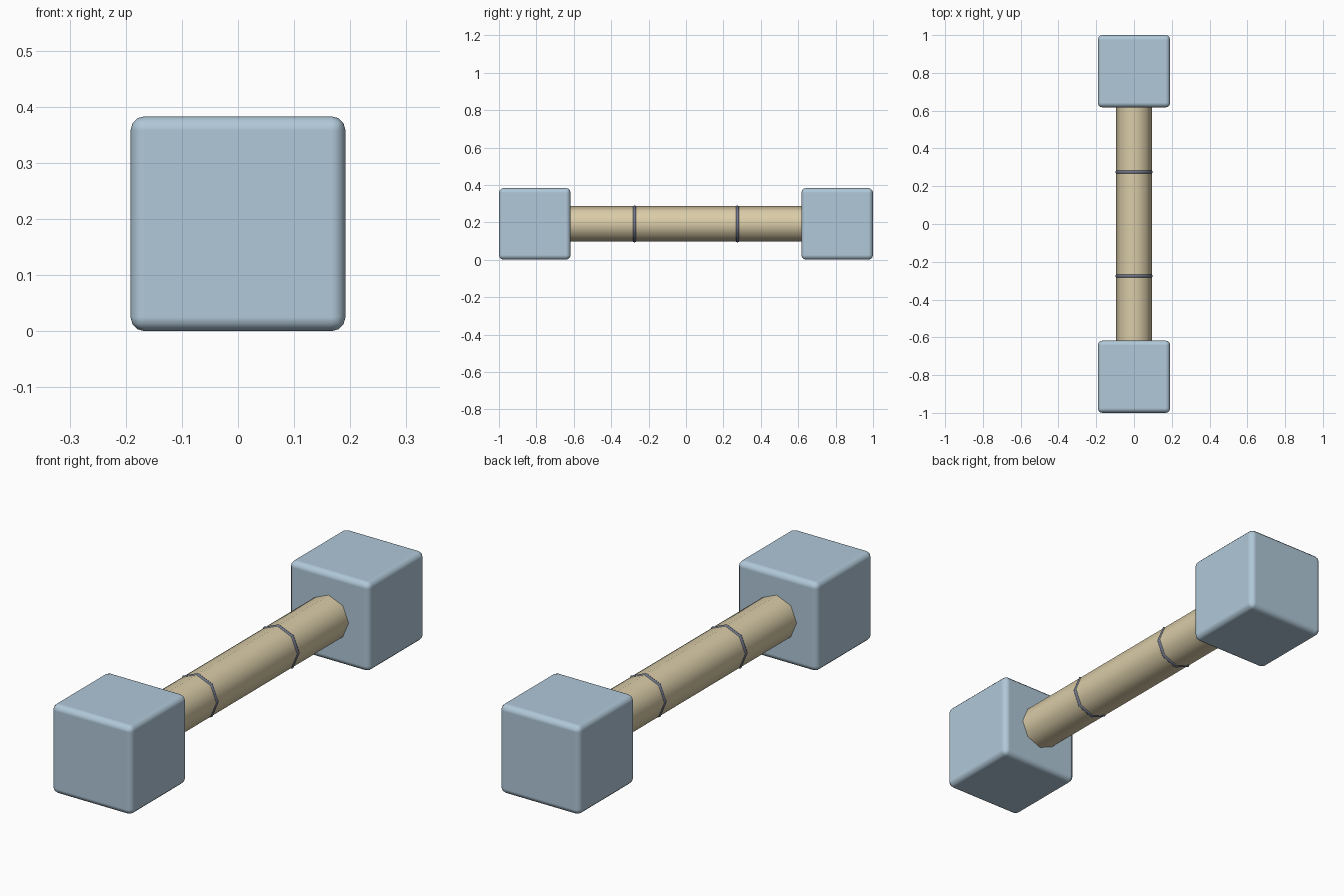
import bpy, math

if "Cube" in bpy.data.objects:
    bpy.data.objects.remove(bpy.data.objects["Cube"])

SIZE = 0.383      # cube edge
MID = SIZE / 2    # axis height


def material(name, rgb):
    m = bpy.data.materials.new(name)
    lin = [(c / 255 / 12.92) if c / 255 < 0.04045 else ((c / 255 + 0.055) / 1.055) ** 2.4 for c in rgb]
    m.diffuse_color = (*lin, 1)
    m.use_nodes = True
    m.node_tree.nodes["Principled BSDF"].inputs["Base Color"].default_value = m.diffuse_color
    return m


blue = material("pale_blue", (176, 200, 216))
tan = material("tan", (218, 204, 168))
slate = material("slate", (112, 118, 138))


def finish(name, mat, angle):
    ob = bpy.context.object
    ob.name = name
    ob.data.materials.append(mat)
    bpy.ops.object.transform_apply(location=False, rotation=True, scale=True)
    bpy.ops.object.shade_smooth_by_angle(angle=math.radians(angle))
    return ob


# octagonal bar along y
bpy.ops.mesh.primitive_cylinder_add(vertices=8, radius=0.095, depth=1.27,
                                    location=(0, 0, MID), rotation=(math.pi / 2, 0, 0))
finish("bar", tan, 60)

for side, s in (("front", -1), ("back", 1)):
    # rounded end block
    bpy.ops.mesh.primitive_cube_add(size=SIZE, location=(0, s * (1 - MID), MID))
    block = finish(side + "_block", blue, 180)
    bev = block.modifiers.new("rounded_edges", 'BEVEL')
    bev.width = 0.025
    bev.segments = 3
    bev.harden_normals = True

    # thin ring round the bar
    bpy.ops.mesh.primitive_torus_add(major_segments=8, minor_segments=6, major_radius=0.088,
                                     minor_radius=0.0115, location=(0, s * 0.275, MID),
                                     rotation=(math.pi / 2, 0, 0))
    finish(side + "_ring", slate, 65)
